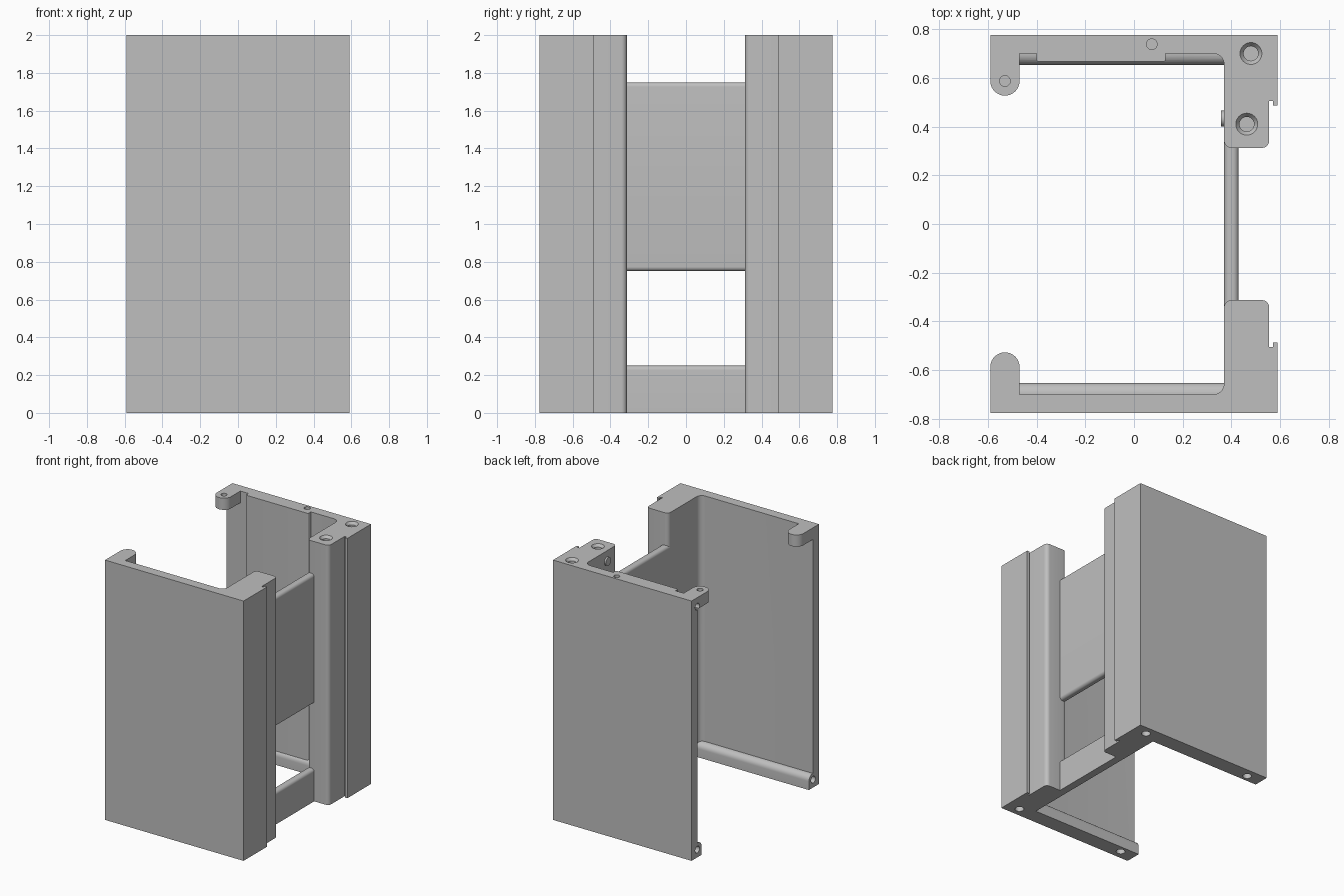
import bpy, bmesh, math
from mathutils import Vector, Matrix

if "Cube" in bpy.data.objects:
    bpy.data.objects.remove(bpy.data.objects["Cube"])

grey = bpy.data.materials.new("plain grey")
grey.diffuse_color = (0.52, 0.52, 0.52, 1)
grey.use_nodes = True
grey.node_tree.nodes["Principled BSDF"].inputs["Base Color"].default_value = grey.diffuse_color


def rounded(corners, steps=8):
    """Outline from (a, b, radius) corners, with each radius turned into an arc."""
    out = []
    n = len(corners)
    for i, (a, b, r) in enumerate(corners):
        p = Vector((a, b))
        if r == 0:
            out.append(p)
            continue
        u = (Vector(corners[i - 1][:2]) - p).normalized()
        v = (Vector(corners[(i + 1) % n][:2]) - p).normalized()
        half = u.angle(v) / 2
        mid = p + (u + v).normalized() * r / math.sin(half)
        d0 = p + u * r / math.tan(half) - mid
        d1 = p + v * r / math.tan(half) - mid
        sweep = d0.angle_signed(d1)
        for k in range(steps + 1):
            out.append(mid + Matrix.Rotation(-sweep * k / steps, 2) @ d0)
    return out


def finish(name, bm, side=1):
    for v in bm.verts:
        v.co.y *= side
    bmesh.ops.recalc_face_normals(bm, faces=bm.faces)
    me = bpy.data.meshes.new(name)
    bm.to_mesh(me)
    bm.free()
    me.materials.append(grey)
    ob = bpy.data.objects.new(name, me)
    bpy.context.collection.objects.link(ob)
    return ob


def prism(name, corners, lo, hi, axis, side=1):
    place = {"x": lambda a, b, t: (t, a, b), "y": lambda a, b, t: (a, t, b),
             "z": lambda a, b, t: (a, b, t)}[axis]
    bm = bmesh.new()
    pts = rounded(corners)
    rings = [[bm.verts.new(place(p.x, p.y, t)) for p in pts] for t in (lo, hi)]
    n = len(pts)
    bm.faces.new(rings[0])
    bm.faces.new(rings[1])
    for i in range(n):
        j = (i + 1) % n
        bm.faces.new((rings[0][i], rings[0][j], rings[1][j], rings[1][i]))
    return finish(name, bm, side)


def round_bar(name, start, end, r1, r2, side=1):
    start, end = Vector(start), Vector(end)
    d = end - start
    m = Matrix.Translation((start + end) / 2) @ d.to_track_quat('Z', 'Y').to_matrix().to_4x4()
    bm = bmesh.new()
    bmesh.ops.create_cone(bm, cap_ends=True, segments=32, radius1=r1, radius2=r2,
                          depth=d.length, matrix=m)
    return finish(name, bm, side)


def combine(body, adds, cuts):
    for tools, op in ((adds, 'UNION'), (cuts, 'DIFFERENCE')):
        for t in tools:
            t.hide_render = True
            mod = body.modifiers.new(op, 'BOOLEAN')
            mod.object, mod.operation, mod.solver = t, op, 'EXACT'
    dg = bpy.context.evaluated_depsgraph_get()
    me = bpy.data.meshes.new_from_object(body.evaluated_get(dg))
    body.modifiers.clear()
    body.data = me
    for t in adds + cuts:
        bpy.data.objects.remove(t)


def smooth(ob):
    bpy.ops.object.select_all(action='DESELECT')
    ob.select_set(True)
    bpy.context.view_layer.objects.active = ob
    bpy.ops.object.shade_smooth_by_angle(angle=math.radians(30))


parts = []
for side, label in ((1, "back"), (-1, "front")):
    # wall and column in one outline, with the small lip groove on the outside
    wall = prism(label + "_wall", [
        (-.59, .775, 0), (.59, .775, 0), (.59, .487, 0), (.57, .487, 0), (.57, .505, 0),
        (.555, .505, 0), (.555, .3125, .03), (.37, .3125, .03), (.37, .70, .045),
        (-.59, .70, 0)], 0, 2, "z", side)
    # rounded bottom rail and top hinge tab
    adds = [
        prism("rail", [(.73, 0, 0), (.73, .11, 0), (.652, .11, .045), (.652, 0, 0)],
              -.59, .40, "x", side),
        prism("tab", [(-.59, .74, 0), (-.47, .74, 0), (-.47, .527, .0599),
                      (-.59, .527, .0599)], 1.91, 2, "z", side)]
    if side == 1:
        # thicker pad on the inside of the back wall
        adds.append(prism("pad", [(-.40, .73, 0), (.13, .73, 0), (.13, .667, .008),
                                  (-.40, .667, .008)], 0, 2, "z"))
    cuts = []
    # countersunk top holes
    for x, y in ((.48, .70), (.463, .41)):
        cuts.append(round_bar("hole", (x, y, 1.93), (x, y, 2.1), .03, .03, side))
        cuts.append(round_bar("sink", (x, y, 1.98), (x, y, 2.02), .03, .06, side))
    # small pin holes in the wall top and the tab
    for x, y in ((.073, .738), (-.53, .587)):
        cuts.append(round_bar("pin", (x, y, 1.96), (x, y, 2.1), .022, .022, side))
    # bottom holes
    for x in (.48, -.466):
        cuts.append(round_bar("foot", (x, .705, -.1), (x, .705, .06), .032, .032, side))
    # holes in the open end of the wall
    for z in (.06, 1.93):
        cuts.append(round_bar("end", (-.7, .705, z), (-.53, .705, z), .026, .026, side))
    combine(wall, adds, cuts)
    parts.append(wall)

# cross panels between the columns
parts.append(prism("upper_cross_panel", [(.37, .75, .024), (.43, .75, .024), (.43, 1.75, .024),
                                         (.37, 1.75, .024)], -.343, .343, "y"))
parts.append(prism("lower_cross_panel", [(.37, 0, 0), (.43, 0, 0), (.43, .25, .024),
                                         (.37, .25, .024)], -.343, .343, "y"))
# small raised button on the inner face of the back column
parts.append(round_bar("column_button", (.358, .433, 1.92), (.375, .433, 1.92), .032, .032))

for ob in parts:
    smooth(ob)
